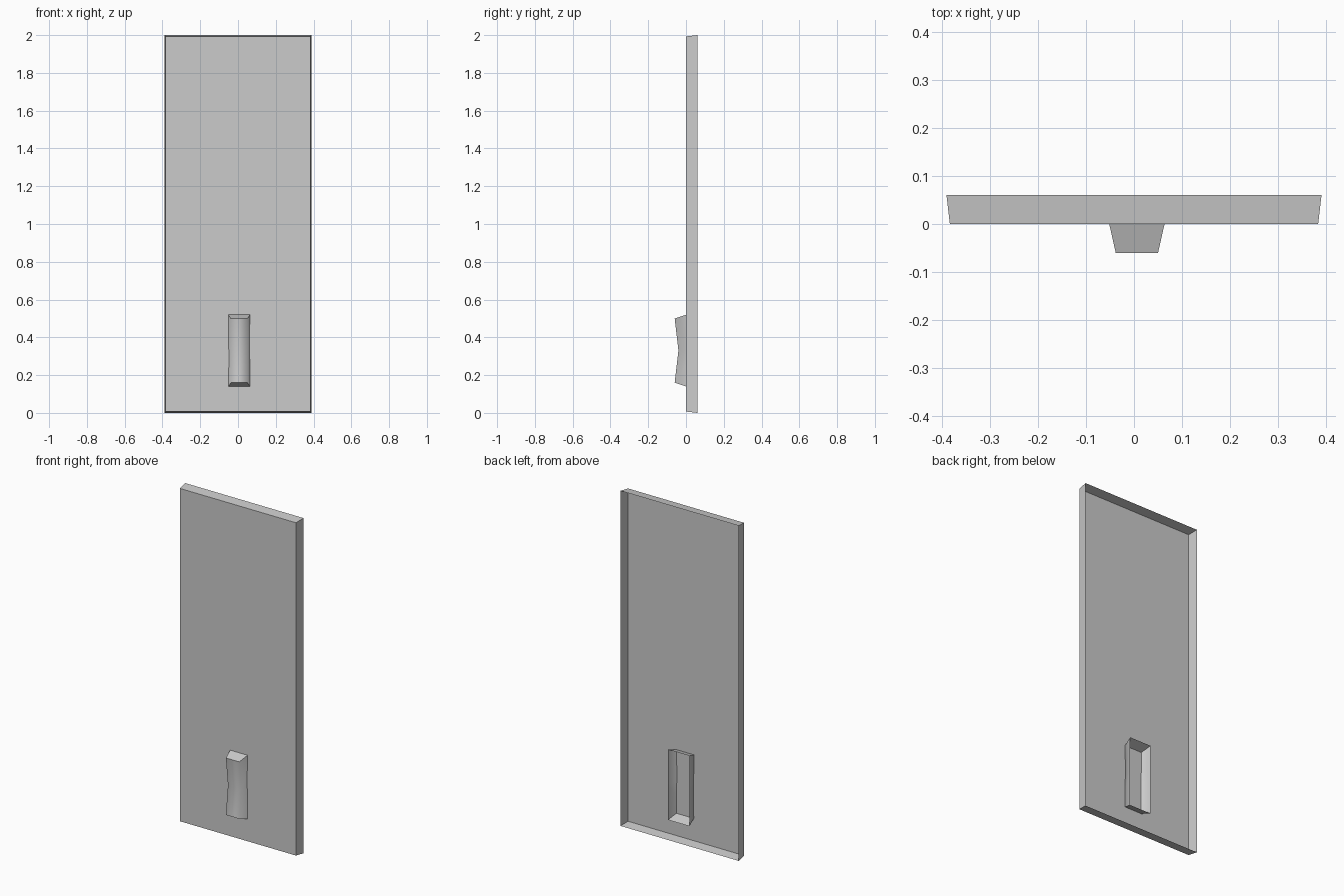
import bpy, bmesh

if "Cube" in bpy.data.objects:
    bpy.data.objects.remove(bpy.data.objects["Cube"])


def open_shell(name, rings, cap_front):
    """Loft matching closed rings (front to back), leaving the back open."""
    bm = bmesh.new()
    loops = [[bm.verts.new(p) for p in ring] for ring in rings]
    for a, b in zip(loops, loops[1:]):
        n = len(a)
        for i in range(n):
            j = (i + 1) % n
            bm.faces.new((a[i], a[j], b[j], b[i]))
    for quad in cap_front:
        bm.faces.new([loops[0][i] for i in quad])
    bmesh.ops.recalc_face_normals(bm, faces=bm.faces[:])
    mesh = bpy.data.meshes.new(name)
    obj = bpy.data.objects.new(name, mesh)
    bpy.context.collection.objects.link(obj)
    return obj, bm


def rect(half_x, y, z0, z1):
    return [(-half_x, y, z0), (half_x, y, z0), (half_x, y, z1), (-half_x, y, z1)]


# Door panel: shallow tray, open at the back with a flared rim
panel, bm = open_shell("door_panel",
                       [rect(0.383, 0, 0.007, 1.993), rect(0.39, 0.06, 0, 2)],
                       [(0, 1, 2, 3)])
bm.to_mesh(panel.data)
bm.free()


# Handle: flared open box pushed through the panel, front pinched at mid height
def handle_ring(half_x, y, y_mid, z0, z1):
    c, zm = 0.006, (z0 + z1) / 2
    return [(c - half_x, y, z0), (c + half_x, y, z0), (c + half_x, y_mid, zm),
            (c + half_x, y, z1), (c - half_x, y, z1), (c - half_x, y_mid, zm)]


handle, bm = open_shell("handle",
                        [handle_ring(0.044, -0.06, -0.04, 0.16, 0.50),
                         handle_ring(0.071, 0.06, 0.06, 0.12, 0.54)],
                        [(0, 1, 2, 5), (5, 2, 3, 4)])
# Long faces blend smoothly, the two end faces stay crisp
for f in bm.faces:
    f.smooth = True
for f in bm.faces:
    if abs(f.normal.z) > 0.8:
        for e in f.edges:
            e.smooth = False
bm.to_mesh(handle.data)
bm.free()
